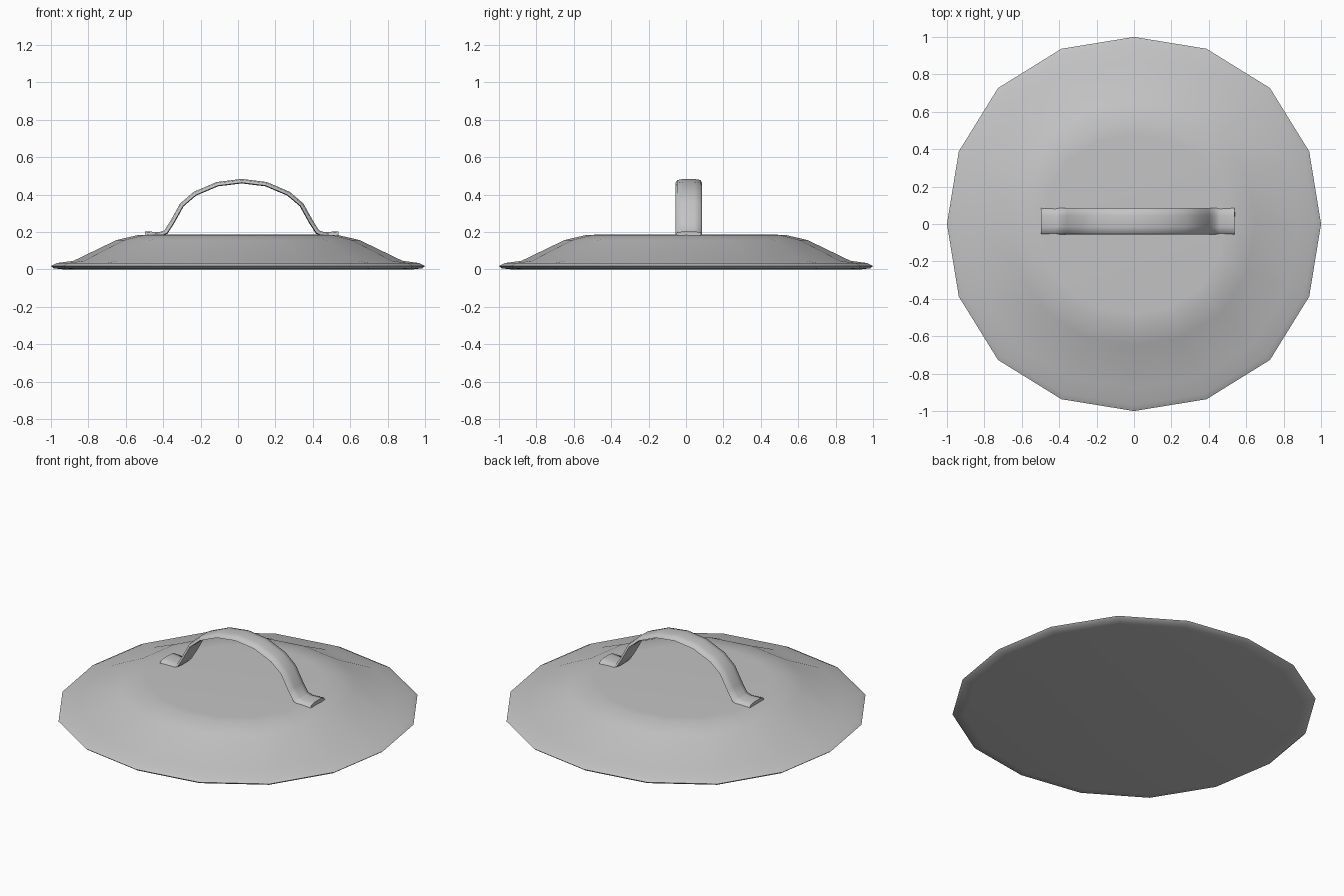
import bpy, bmesh, math
from mathutils import Vector

cube = bpy.data.objects.get("Cube")
if cube:
    bpy.data.objects.remove(cube, do_unlink=True)

metal = bpy.data.materials.new("grey metal")
metal.use_nodes = True
grey = (0.55, 0.55, 0.55, 1)
metal.diffuse_color = grey
metal.node_tree.nodes["Principled BSDF"].inputs["Base Color"].default_value = grey


def skin(name, rings, angle):
    """Join equal closed rings of points into a capped, smooth shaded tube."""
    bm = bmesh.new()
    loops = [[bm.verts.new(p) for p in ring] for ring in rings]
    n = len(loops[0])
    for a, b in zip(loops, loops[1:]):
        for i in range(n):
            j = (i + 1) % n
            bm.faces.new((a[i], a[j], b[j], b[i]))
    bm.faces.new(loops[0])
    bm.faces.new(loops[-1])
    bmesh.ops.recalc_face_normals(bm, faces=bm.faces)
    mesh = bpy.data.meshes.new(name)
    bm.to_mesh(mesh)
    bm.free()
    mesh.materials.append(metal)
    obj = bpy.data.objects.new(name, mesh)
    bpy.context.collection.objects.link(obj)
    bpy.ops.object.select_all(action='DESELECT')
    obj.select_set(True)
    bpy.context.view_layer.objects.active = obj
    bpy.ops.object.shade_smooth_by_angle(angle=math.radians(angle))
    return obj


# Lid: sixteen-sided shallow dome with a flat top and a thin rim
SIDES = 16
profile = [(0.93, 0), (0.985, 0.006), (1, 0.018), (0.97, 0.034), (0.88, 0.046),
           (0.65, 0.157), (0.535, 0.184), (0.48, 0.186)]


def lid_ring(r, z):
    ring = []
    for i in range(SIDES):
        a = math.tau * i / SIDES
        s = r * (1 + 0.028 * math.sin(2 * a) ** 2)
        ring.append((s * math.cos(a), s * math.sin(a), z))
    return ring


skin("lid", [lid_ring(r, z) for r, z in profile], 50)

# Handle: a rounded strap swept along a mirrored arch with flat feet
half = [(-0.518, 0.192), (-0.44, 0.187), (-0.405, 0.2), (-0.37, 0.255),
        (-0.32, 0.345), (-0.25, 0.405), (-0.13, 0.456)]
path = half + [(0, 0.472)] + [(-x, z) for x, z in reversed(half)]
section = [(-0.07, -0.008), (-0.062, 0.006), (-0.03, 0.012), (0.03, 0.012),
           (0.062, 0.006), (0.07, -0.008), (0.035, -0.012), (-0.035, -0.012)]
rings = []
for i, (x, z) in enumerate(path):
    before = Vector(path[max(i - 1, 0)])
    after = Vector(path[min(i + 1, len(path) - 1)])
    t = (after - before).normalized()
    rings.append([(0.02 + x - t.y * n, 0.015 + w, z + t.x * n) for w, n in section])
skin("handle", rings, 60)
